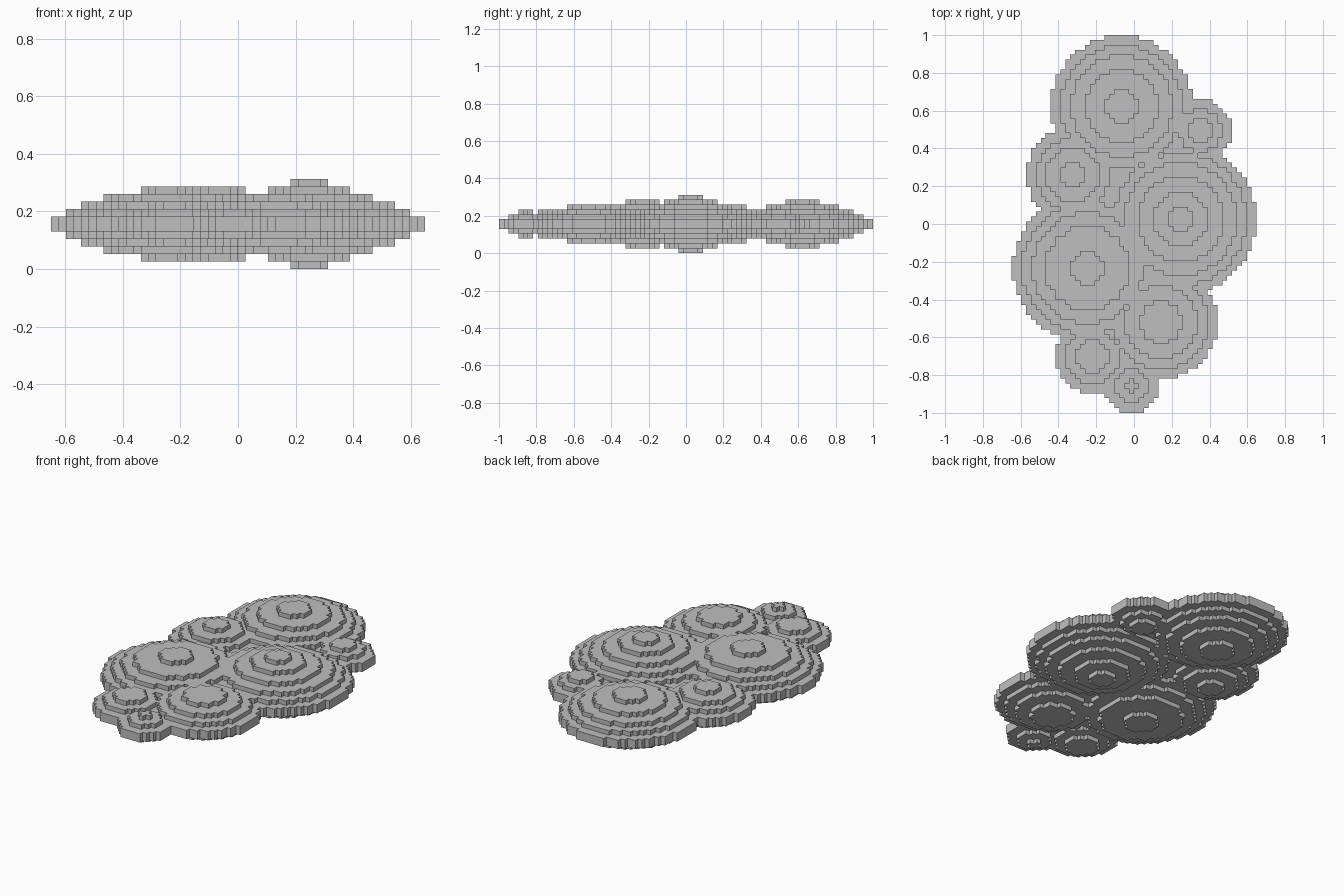
import bpy, bmesh
from mathutils import Vector

cube = bpy.data.objects.get("Cube")
if cube:
    bpy.data.objects.remove(cube, do_unlink=True)

CELL = 2 / 77          # edge of one block
HALF_LAYERS = 6        # block layers above and below the middle plane

# Puffs: centre in block units, then the disc radius of each layer going outward
PUFFS = [
    ((-2.5, 24), (14.4, 12.5, 10.4, 7.6, 3.3)),          # back
    ((9.5, 1), (15.4, 13.6, 11.5, 8.7, 5.4, 2.4)),       # left middle
    ((-9.5, -9), (15.2, 13.4, 11.3, 8.6, 3.4)),          # right middle
    ((5.5, -20), (11.5, 9.6, 7.5, 4.3)),                 # left front
    ((-12.5, 10), (9.45, 7.6, 5.4, 2.4)),                # right back
    ((13.5, 19), (6.4, 4.4, 2.4)),                       # left back
    ((-8.5, -27), (7.5, 5.4, 3.3)),                      # right front
    ((-0.5, -33), (5.4, 3.4, 1.2)),                      # front tip
]

# Fill the blocks: each layer is the union of the discs, mirrored below the middle
filled = set()
for (cx, cy), radii in PUFFS:
    for layer, r in enumerate(radii):
        n = int(r)
        for dx in range(-n, n + 1):
            for dy in range(-n, n + 1):
                if dx * dx + dy * dy <= r * r:
                    i, j = int(cx + 25.5) + dx - 25, cy + dy
                    filled.add((i, j, layer))
                    filled.add((i, j, -1 - layer))

# Outer faces only, with shared corners
bm = bmesh.new()
corners = {}


def corner(p):
    key = tuple(round(2 * c) for c in p)
    if key not in corners:
        corners[key] = bm.verts.new((p.x * CELL, p.y * CELL, (p.z + HALF_LAYERS) * CELL))
    return corners[key]


AXES = [Vector((1, 0, 0)), Vector((0, 1, 0)), Vector((0, 0, 1))]
for i, j, k in filled:
    # x blocks sit between grid lines, y blocks are centred on them
    centre = Vector((i - 0.5 + 0.0, j, k + 0.5))
    for a in range(3):
        for sign in (1, -1):
            d = AXES[a] * sign
            if (i + int(d.x), j + int(d.y), k + int(d.z)) in filled:
                continue
            u, v = AXES[(a + 1) % 3] * sign, AXES[(a + 2) % 3]
            quad = [centre + (d + u * s + v * t) / 2
                    for s, t in ((-1, -1), (1, -1), (1, 1), (-1, 1))]
            bm.faces.new([corner(p) for p in quad])

mesh = bpy.data.meshes.new("cloud")
bm.to_mesh(mesh)
bm.free()

# Plain grey
grey = bpy.data.materials.new("cloud_grey")
grey.use_nodes = True
colour = (0.52, 0.52, 0.52, 1)
grey.diffuse_color = colour
grey.node_tree.nodes["Principled BSDF"].inputs["Base Color"].default_value = colour
mesh.materials.append(grey)

cloud = bpy.data.objects.new("cloud", mesh)
bpy.context.collection.objects.link(cloud)
